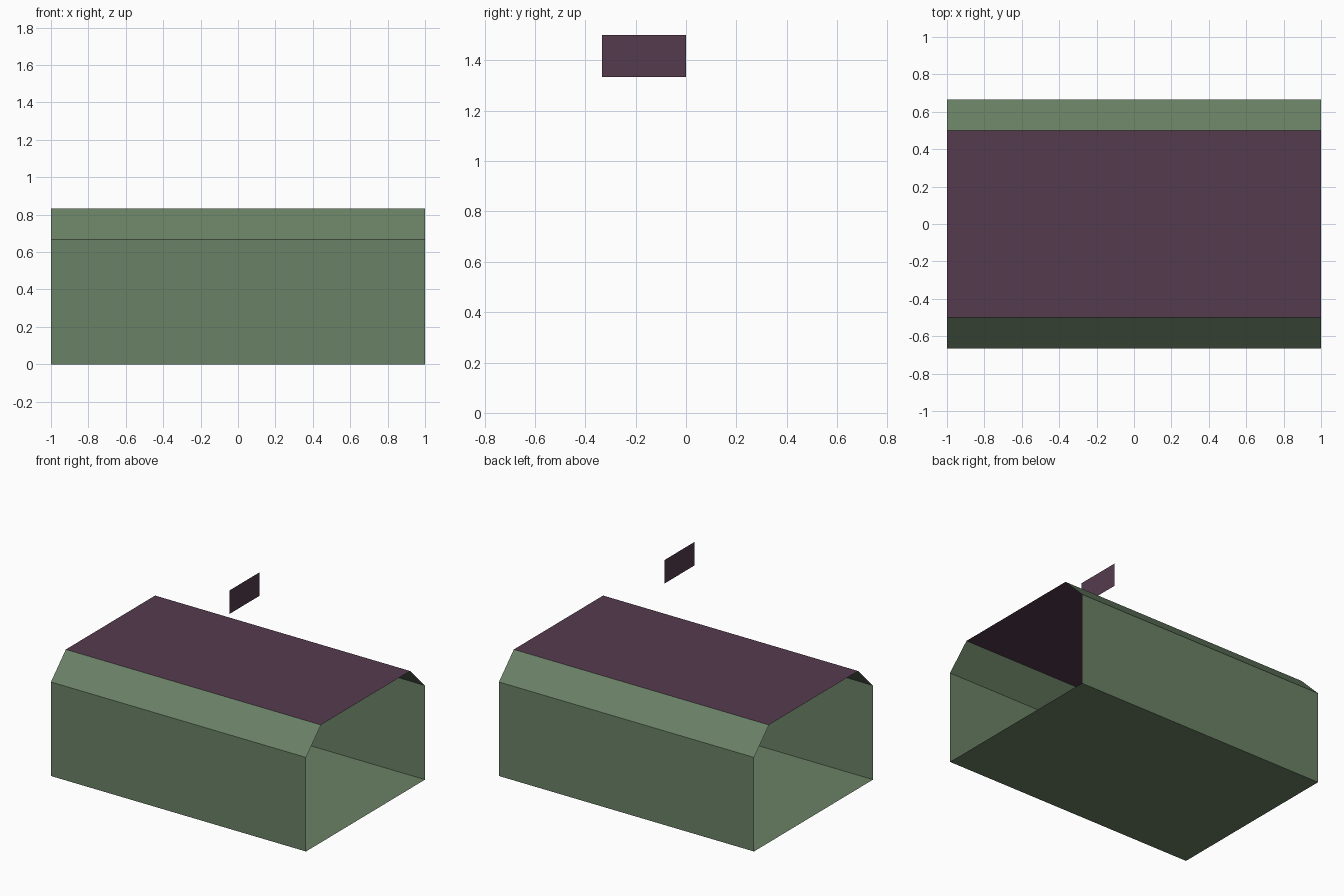
import bpy
import bmesh

if "Cube" in bpy.data.objects:
    bpy.data.objects.remove(bpy.data.objects["Cube"])


def srgb(r, g, b):
    """Convert 0-255 sRGB to a linear colour."""
    lin = lambda c: c / 12.92 if c <= 0.04045 else ((c + 0.055) / 1.055) ** 2.4
    return (lin(r / 255), lin(g / 255), lin(b / 255), 1.0)


def material(name, colour):
    mat = bpy.data.materials.new(name)
    mat.diffuse_color = colour
    mat.use_nodes = True
    mat.node_tree.nodes["Principled BSDF"].inputs["Base Color"].default_value = mat.diffuse_color
    return mat


def sheet(name, profile, sweep, mat):
    """Sweep an open profile along a vector into a thin flat-faced sheet."""
    bm = bmesh.new()
    start = [bm.verts.new(p) for p in profile]
    end = [bm.verts.new([a + b for a, b in zip(p, sweep)]) for p in profile]
    for i in range(len(profile) - 1):
        bm.faces.new((start[i], end[i], end[i + 1], start[i + 1]))
    mesh = bpy.data.meshes.new(name)
    bm.to_mesh(mesh)
    bm.free()
    mesh.materials.append(mat)
    obj = bpy.data.objects.new(name, mesh)
    bpy.context.collection.objects.link(obj)
    return obj


green = material("moss green", srgb(106, 129, 102))
purple = material("dark plum", srgb(84, 59, 77))

HALF_LEN, HALF_W, HALF_TOP = 1.0, 2 / 3, 0.5
WALL_H, ROOF_H = 2 / 3, 5 / 6
along = (2 * HALF_LEN, 0, 0)

# Tunnel body, open at both ends: floor, side walls and sloped shoulders
section = [(HALF_TOP, ROOF_H), (HALF_W, WALL_H), (HALF_W, 0),
           (-HALF_W, 0), (-HALF_W, WALL_H), (-HALF_TOP, ROOF_H)]
sheet("tunnel_body", [(-HALF_LEN, y, z) for y, z in reversed(section)], along, green) \
    .data.flip_normals()

# Flat roof panel
sheet("roof_panel", [(-HALF_LEN, -HALF_TOP, ROOF_H), (-HALF_LEN, HALF_TOP, ROOF_H)],
      along, purple)

# Small upright plate floating above the roof
sheet("floating_plate", [(1 / 6, -1 / 3, 4 / 3), (1 / 6, -1 / 3, 1.5)],
      (0, 1 / 3, 0), purple)
